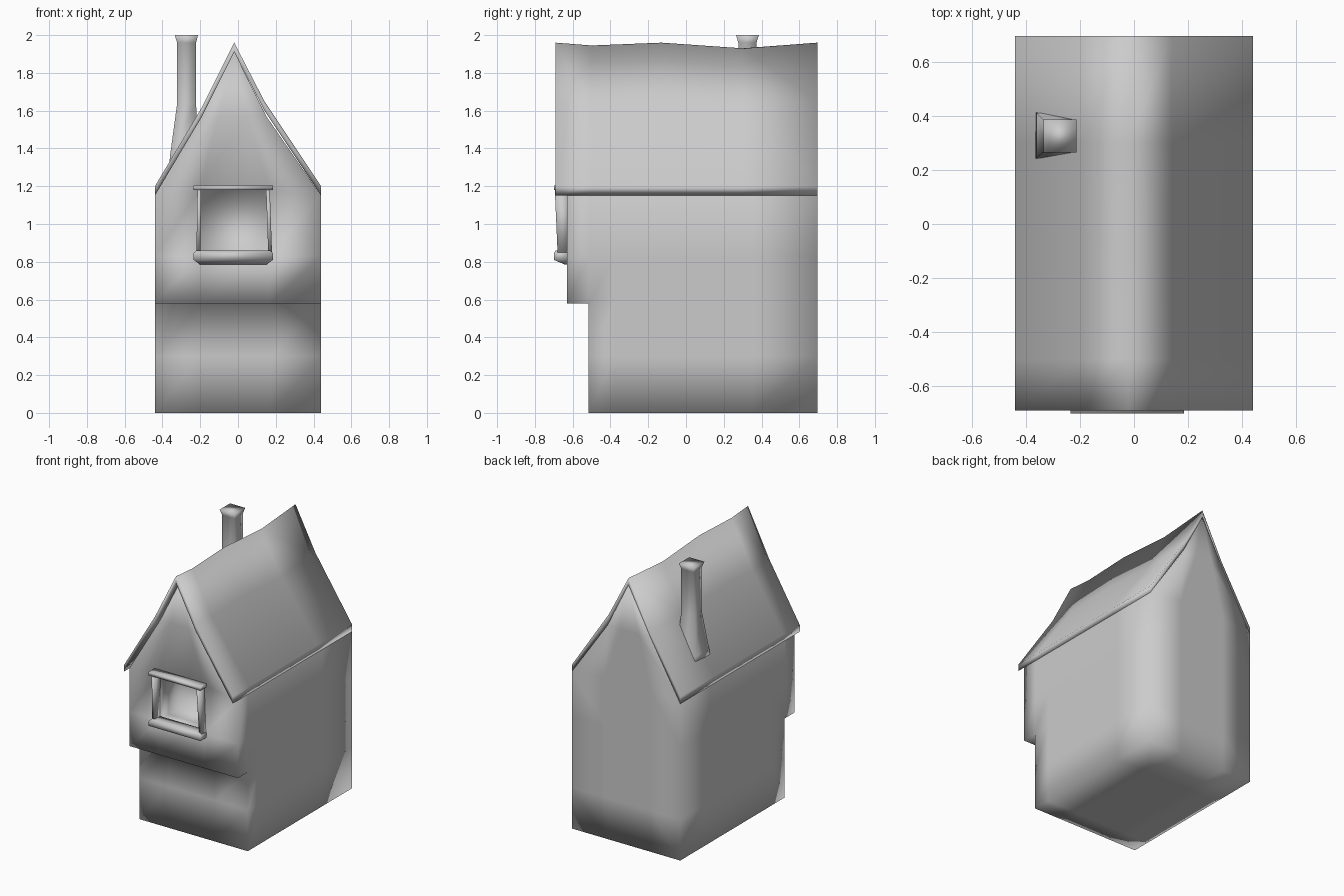
import bpy, bmesh

if "Cube" in bpy.data.objects:
    bpy.data.objects.remove(bpy.data.objects["Cube"], do_unlink=True)

grey = bpy.data.materials.new("plain grey")
grey.use_nodes = True
tone = (0.6, 0.6, 0.6, 1)
grey.diffuse_color = tone
grey.node_tree.nodes["Principled BSDF"].inputs["Base Color"].default_value = tone


def finish(bm, name):
    bmesh.ops.remove_doubles(bm, verts=bm.verts, dist=0.0005)
    bmesh.ops.dissolve_degenerate(bm, edges=bm.edges, dist=0.0005)
    bmesh.ops.recalc_face_normals(bm, faces=bm.faces)
    mesh = bpy.data.meshes.new(name)
    bm.to_mesh(mesh)
    bm.free()
    mesh.materials.append(grey)
    for p in mesh.polygons:
        p.use_smooth = True
    ob = bpy.data.objects.new(name, mesh)
    bpy.context.collection.objects.link(ob)
    return ob


def skin_cells(name, size, point, solid):
    """Skin the outside of a grid of solid cells."""
    bm = bmesh.new()
    cache = {}

    def vert(c):
        if c not in cache:
            cache[c] = bm.verts.new(point(*c))
        return cache[c]

    def filled(c):
        return all(0 <= c[a] < size[a] for a in range(3)) and solid(*c)

    for i in range(size[0]):
        for j in range(size[1]):
            for k in range(size[2]):
                cell = (i, j, k)
                if not filled(cell):
                    continue
                for axis in range(3):
                    for side in (0, 1):
                        near = list(cell)
                        near[axis] += 2 * side - 1
                        if filled(tuple(near)):
                            continue
                        b, c = [a for a in range(3) if a != axis]
                        ring = []
                        for db, dc in ((0, 0), (1, 0), (1, 1), (0, 1)):
                            p = list(cell)
                            p[axis] += side
                            p[b] += db
                            p[c] += dc
                            ring.append(vert(tuple(p)))
                        bm.faces.new(ring)
    return finish(bm, name)


def loft(name, rings):
    """Closed tube through rectangles (x0, x1, y0, y1, z)."""
    bm = bmesh.new()
    rows = [[bm.verts.new(p) for p in ((a, c, z), (b, c, z), (b, d, z), (a, d, z))]
            for a, b, c, d, z in rings]
    for low, high in zip(rows, rows[1:]):
        for n in range(4):
            m = (n + 1) % 4
            bm.faces.new((low[n], low[m], high[m], high[n]))
    bm.faces.new(rows[0])
    bm.faces.new(rows[-1])
    return finish(bm, name)


# House body: jettied front, window recess, gable narrowing to the ridge
cols = [-0.44, -0.2, 0.17, 0.44]
stations = [-0.63, -0.515, -0.38, 0, 0.35, 0.695]
rows = [(0, -0.44, 0.44), (0.3, -0.44, 0.44), (0.58, -0.44, 0.44), (0.83, -0.44, 0.44),
        (1.15, -0.44, 0.44), (1.57, -0.2, 0.15), (1.91, -0.02, -0.02)]


def body_point(i, j, k):
    z, left, right = rows[k]
    if k == 4 and 0 < i < 3:
        z = 1.185
    u = (cols[i] + 0.44) / 0.88
    return (left + u * (right - left), stations[j], z)


def body_solid(i, j, k):
    under_jetty = j == 0 and k < 2
    window = i == 1 and j < 2 and k == 3
    return not (under_jetty or window)


skin_cells("house_body", (3, 5, 6), body_point, body_solid)

# Roof slab with a gently sagging ridge
roof_line = [(-0.44, 1.2), (-0.19, 1.62), (-0.02, 1.96), (0.14, 1.65), (0.44, 1.2)]
sag = [(-0.69, 0), (-0.5, -0.015), (-0.13, 0), (0.3, -0.03), (0.695, 0)]


def roof_point(i, j, k):
    x, z = roof_line[i]
    y, dip = sag[j]
    return (x, y, z + dip * (0 < i < 4) if k else z - 0.05)


skin_cells("roof", (4, 4, 1), roof_point, lambda i, j, k: True)

# Chimney with a spread foot and flared top
loft("chimney", [(-0.365, -0.2, 0.24, 0.413, 1.3), (-0.36, -0.21, 0.245, 0.41, 1.36),
                 (-0.322, -0.222, 0.277, 0.373, 1.64), (-0.322, -0.222, 0.277, 0.373, 1.96),
                 (-0.335, -0.212, 0.265, 0.386, 2.0)])

# Window frame
loft("window_sill", [(-0.2, 0.15, -0.64, -0.62, 0.785), (-0.235, 0.185, -0.7, -0.62, 0.81),
                     (-0.235, 0.185, -0.7, -0.62, 0.845), (-0.22, 0.17, -0.69, -0.62, 0.86)])
loft("window_head", [(-0.235, 0.185, -0.7, -0.62, 1.18), (-0.235, 0.185, -0.7, -0.62, 1.205)])
for name, x, lean in (("right_window_post", -0.22, 0.005), ("left_window_post", 0.16, -0.012)):
    loft(name, [(x, x + 0.02, -0.68, -0.62, 0.85),
                (x + lean, x + lean + 0.02, -0.695, -0.62, 1.19)])
